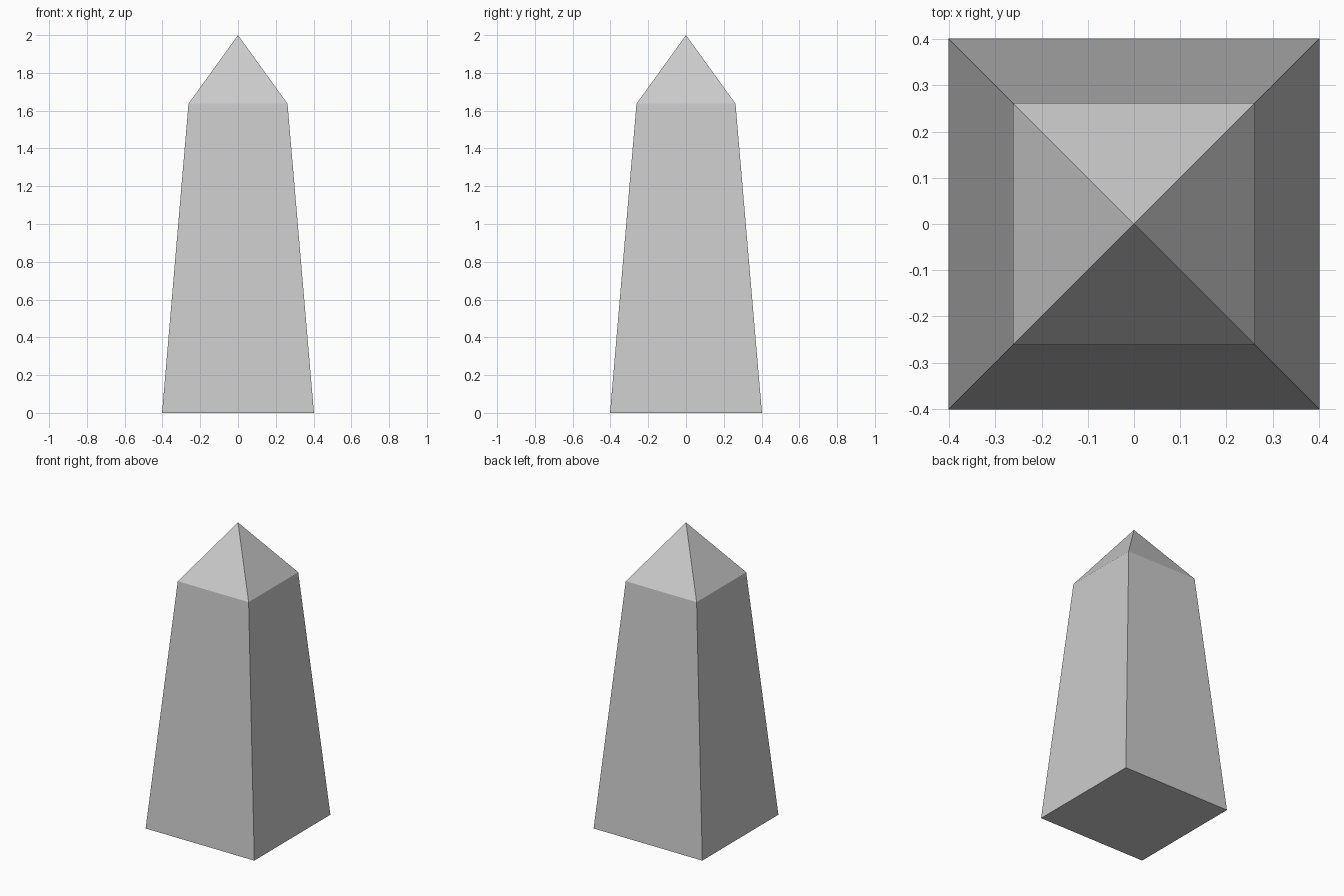
import bpy
import bmesh

if "Cube" in bpy.data.objects:
    bpy.data.objects.remove(bpy.data.objects["Cube"])

BASE, SHOULDER = 0.402, 0.262   # half widths
SHOULDER_Z, TOP_Z = 1.637, 2.0


def square_ring(bm, half, z):
    corners = ((-1, -1), (1, -1), (1, 1), (-1, 1))
    return [bm.verts.new((sx * half, sy * half, z)) for sx, sy in corners]


bm = bmesh.new()
base = square_ring(bm, BASE, 0)
shoulder = square_ring(bm, SHOULDER, SHOULDER_Z)
apex = bm.verts.new((0, 0, TOP_Z))

# Underside, tapered shaft and pyramid cap
bm.faces.new(base[::-1])
for i in range(4):
    j = (i + 1) % 4
    bm.faces.new((base[i], base[j], shoulder[j], shoulder[i]))
    bm.faces.new((shoulder[i], shoulder[j], apex))

mesh = bpy.data.meshes.new("obelisk")
bm.to_mesh(mesh)
bm.free()
obelisk = bpy.data.objects.new("obelisk", mesh)
bpy.context.collection.objects.link(obelisk)
